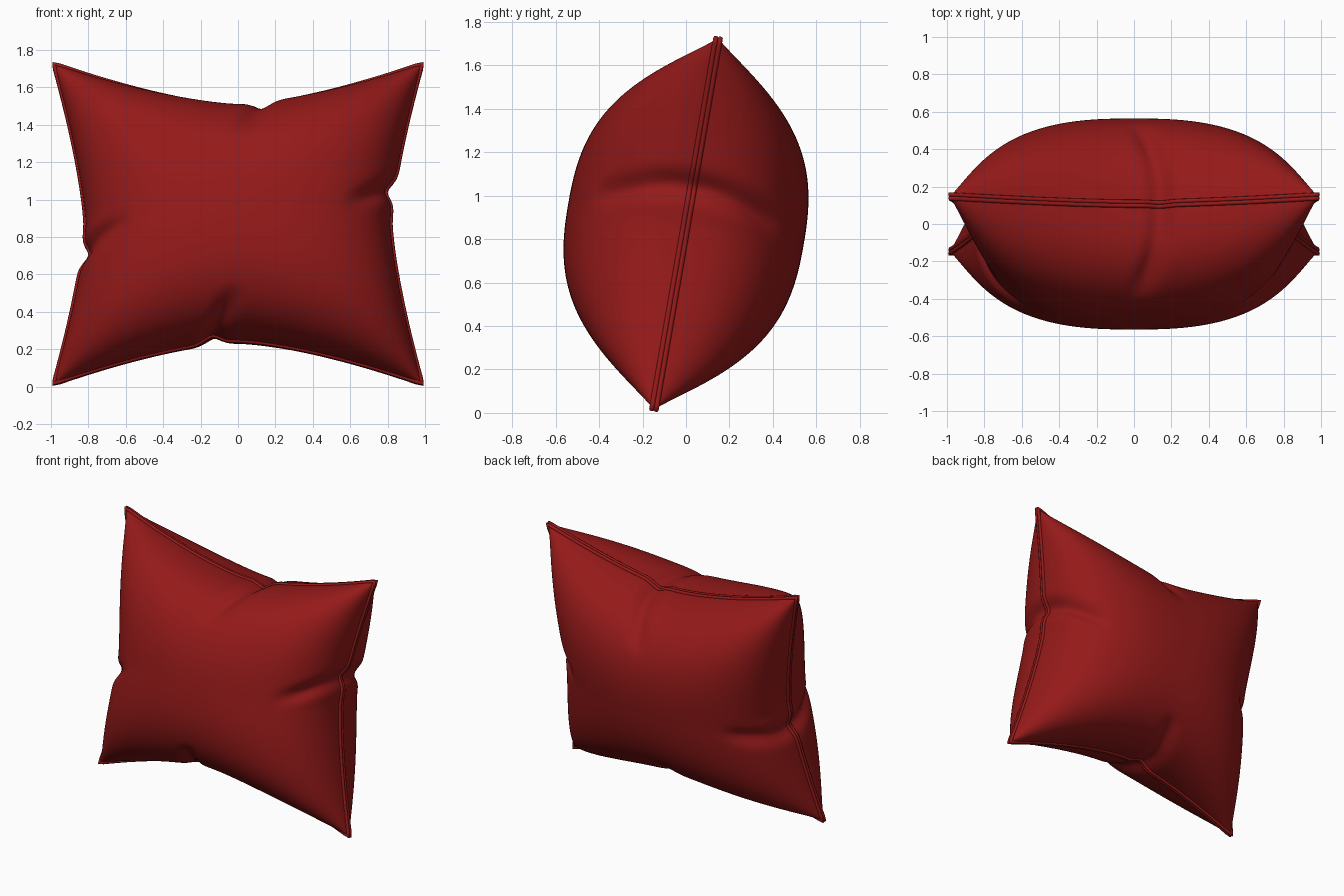
import bpy, bmesh, math
from mathutils import Matrix, Vector

if "Cube" in bpy.data.objects:
    bpy.data.objects.remove(bpy.data.objects["Cube"])

N = 140          # grid cells per side
HALF = 0.55      # half thickness of the cushion
PLACE = Matrix.Translation((0, 0, 0.87)) @ Matrix.Rotation(math.radians(-9.8), 4, 'X')

red = bpy.data.materials.new("red_fabric")
red.diffuse_color = (0.30, 0.01, 0.01, 1)
red.use_nodes = True
red.node_tree.nodes["Principled BSDF"].inputs["Base Color"].default_value = red.diffuse_color


def bell(x, width):
    return math.exp(-(x / width) ** 2)


def ramp(x, lo, hi):
    k = min(max((x - lo) / (hi - lo), 0), 1)
    return k * k * (3 - 2 * k)


def surface(s, t, side):
    """Point of the inflated cushion; s, t run from -1 to 1 across the cloth."""
    a, b = abs(s), abs(t)
    # Creases start at the seam and drift towards the middle
    ct = math.copysign(0.14 * b ** 3, t)
    cs = math.copysign(0.20 * a ** 3, s)
    fold_t, fold_s = bell(s - ct, 0.06), bell(t - cs, 0.065)
    # Seam outline: corners stick out, edges are drawn in with one pinch each
    v = t * (0.635 + 0.233 * a ** 1.5 - 0.04 * fold_t * b ** 8)
    u = s * (0.815 + 0.17 * b ** 1.4 - 0.045 * fold_s * a ** 8)
    # Puffed thickness, tapering straight into the corners
    power = 0.4 + 0.12 * (s * t) ** 2
    w = HALF * (max(0, 1 - a ** 2.5) * max(0, 1 - b ** 2.5)) ** power
    w *= 1 - 0.16 * fold_t * ramp(b, 0.62, 0.92) - 0.16 * fold_s * ramp(a, 0.68, 0.94)
    return Vector((u, side * w, v))


def finish(obj):
    obj.matrix_world = PLACE
    obj.data.materials.append(red)
    bpy.context.collection.objects.link(obj)


# Cushion: front and back cloth welded along the seam
par = [math.sin(math.pi / 2 * (2 * i / N - 1)) for i in range(N + 1)]
bm = bmesh.new()
for side in (-1, 1):
    g = [[bm.verts.new(surface(s, t, side)) for t in par] for s in par]
    for i in range(N):
        for j in range(N):
            q = [g[i][j], g[i + 1][j], g[i + 1][j + 1], g[i][j + 1]]
            bm.faces.new(q if side < 0 else q[::-1])
bmesh.ops.remove_doubles(bm, verts=bm.verts, dist=0.00005)
bmesh.ops.recalc_face_normals(bm, faces=bm.faces)
for f in bm.faces:
    f.smooth = True
mesh = bpy.data.meshes.new("cushion")
bm.to_mesh(mesh)
bm.free()
finish(bpy.data.objects.new("cushion", mesh))

# Seam: a pair of thin cords running round the outline
M = 70
run = [2 * i / M - 1 for i in range(M)]
loop = ([(s, -1) for s in run] + [(1, t) for t in run]
        + [(-s, 1) for s in run] + [(-1, -t) for t in run])
for name, off in (("front_seam", -0.010), ("back_seam", 0.010)):
    cu = bpy.data.curves.new(name, 'CURVE')
    cu.dimensions = '3D'
    cu.bevel_depth = 0.012
    cu.bevel_resolution = 2
    sp = cu.splines.new('POLY')
    sp.points.add(len(loop) - 1)
    for p, (s, t) in zip(sp.points, loop):
        c = surface(s, t, 1)
        p.co = (c.x, off, c.z, 1)
    sp.use_cyclic_u = True
    finish(bpy.data.objects.new(name, cu))
